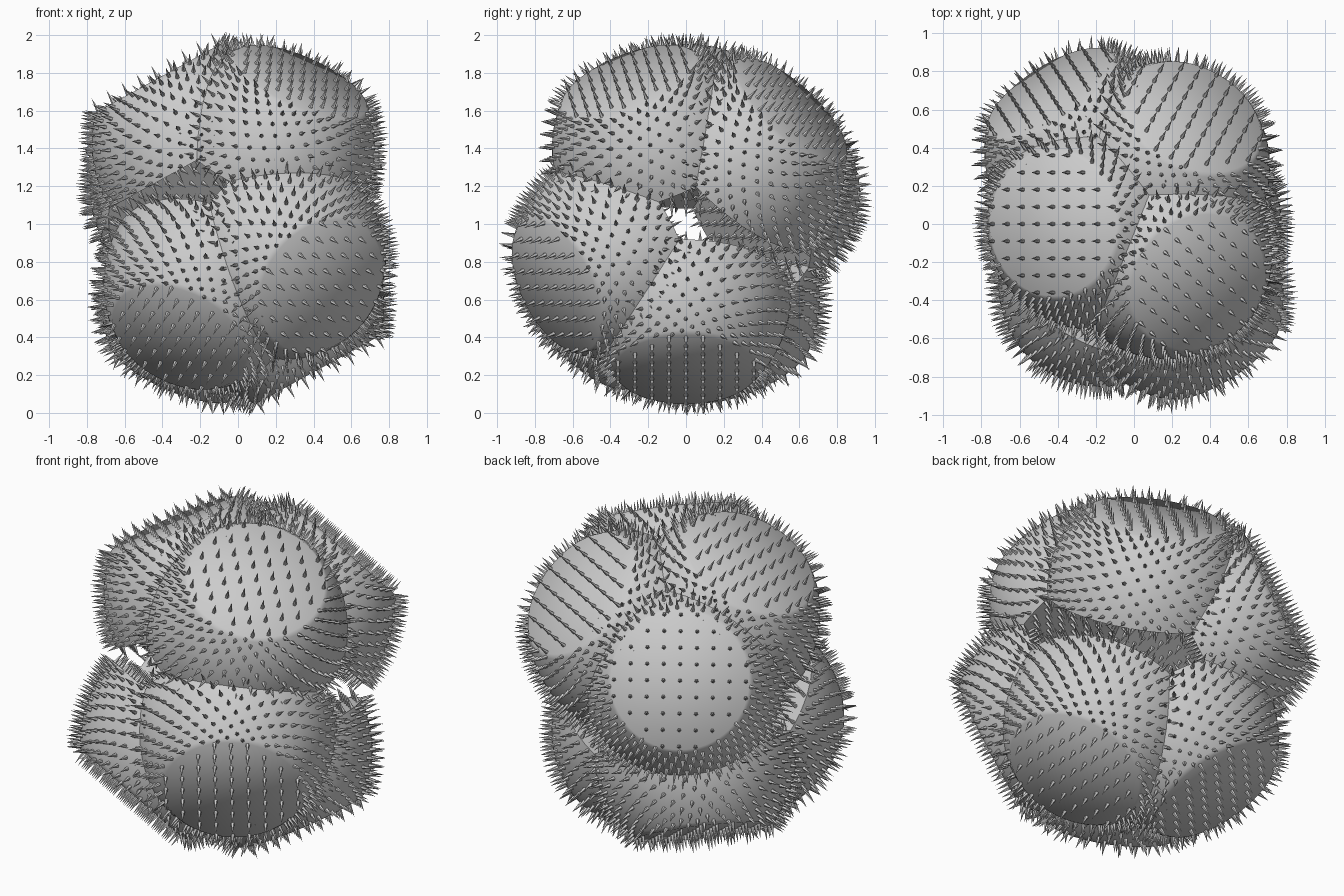
import bpy, bmesh, math
from mathutils import Vector, Matrix

if "Cube" in bpy.data.objects:
    bpy.data.objects.remove(bpy.data.objects["Cube"])

A = 0.56       # dome radius at its base
C = 0.65       # height the dome would reach uncut
CUT = 0.48     # height of the flat cap above the base
DIST = 0.40    # dome base distance from the middle
CENTRE = Vector((0, 0, 1))


def dome_radius(z):
    return A * math.sqrt(1 - (z / C) ** 2)


def add_spike(bm, p, n, length=0.08, radius=0.012):
    n = n.normalized()
    rot = n.to_track_quat('Z', 'Y').to_matrix().to_4x4()
    mat = Matrix.Translation(p + n * (length / 2 - 0.004)) @ rot
    bmesh.ops.create_cone(bm, cap_ends=False, segments=5, radius1=radius,
                          radius2=0, depth=length, matrix=mat)


def grid_spikes(bm, rad, z, n, step):
    # regular rows of spikes on a flat disc
    for i in range(-9, 10):
        for j in range(-9, 10):
            p = Vector((i * step, j * step, z))
            if p.xy.length < rad:
                add_spike(bm, p, n)


# dome: stretched sphere sliced at the equator and again near the top
bm = bmesh.new()
bmesh.ops.create_uvsphere(bm, u_segments=64, v_segments=40, radius=1,
                          matrix=Matrix.Diagonal((A, A, C, 1)))
for z, s in ((0.001, -1), (CUT, 1)):
    geom = bm.verts[:] + bm.edges[:] + bm.faces[:]
    cut = bmesh.ops.bisect_plane(bm, geom=geom, plane_co=(0, 0, z),
                                 plane_no=(0, 0, s), clear_outer=True)
    edges = [e for e in cut['geom_cut'] if isinstance(e, bmesh.types.BMEdge)]
    bmesh.ops.edgeloop_fill(bm, edges=edges)
bmesh.ops.recalc_face_normals(bm, faces=bm.faces[:])

# spikes on the cap, the base and the round side (denser near both rims)
grid_spikes(bm, dome_radius(CUT) - 0.005, CUT, Vector((0, 0, 1)), 0.09)
grid_spikes(bm, A - 0.01, 0, Vector((0, 0, -1)), 0.075)
COUNT = 420
for k in range(COUNT):
    t = (k + 0.5) / COUNT
    t = 0.5 * t + 0.25 * (1 - math.cos(math.pi * t))
    z = 0.005 + (CUT - 0.01) * t
    a = k * math.pi * (3 - math.sqrt(5))
    r = dome_radius(z)
    p = Vector((r * math.cos(a), r * math.sin(a), z))
    add_spike(bm, p, Vector((p.x / A ** 2, p.y / A ** 2, p.z / C ** 2)))

mesh = bpy.data.meshes.new("spiky_dome")
bm.to_mesh(mesh)
bm.free()
mesh.polygons.foreach_set("use_smooth", [True] * len(mesh.polygons))
mesh.set_sharp_from_angle(angle=math.radians(55))

# four domes and their opposites around the middle
dirs = [(-0.48, 0, 0.875), (0.31, 0.56, 0.60), (0.34, -0.31, 0.77), (-0.43, 0.67, 0.32)]
for i, d in enumerate(dirs):
    for side, s in (("upper", 1), ("lower", -1)):
        n = Vector(d).normalized() * s
        ob = bpy.data.objects.new(f"{side}_spiky_dome_{i + 1}", mesh)
        ob.matrix_world = (Matrix.Translation(CENTRE + n * DIST)
                           @ n.to_track_quat('Z', 'Y').to_matrix().to_4x4())
        bpy.context.collection.objects.link(ob)
